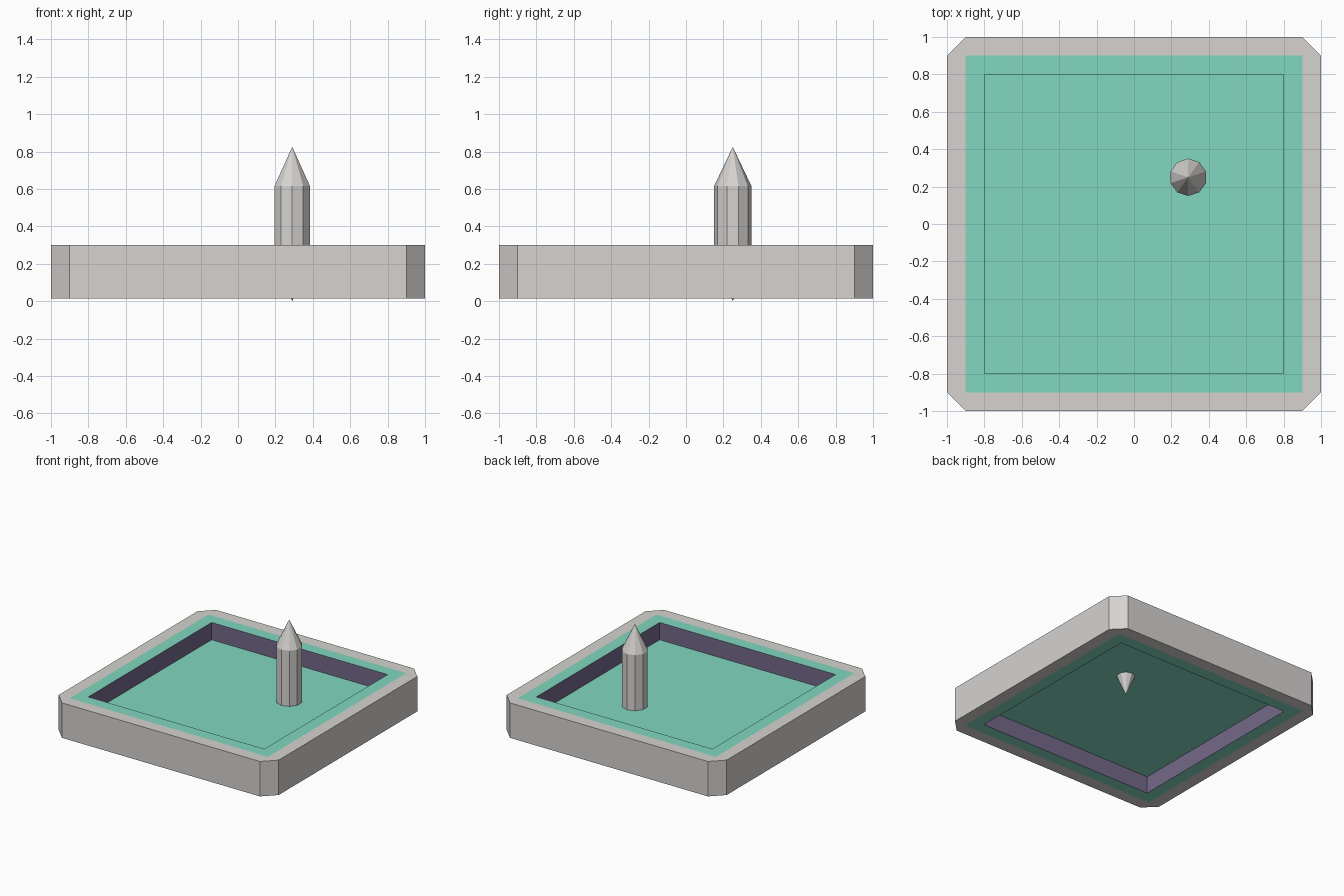
import bpy, bmesh, math

if "Cube" in bpy.data.objects:
    bpy.data.objects.remove(bpy.data.objects["Cube"])

BOTTOM, FLOOR, TOP = 0.013, 0.156, 0.30


def material(name, rgb):
    m = bpy.data.materials.new(name)
    m.diffuse_color = (*rgb, 1)
    m.use_nodes = True
    m.node_tree.nodes["Principled BSDF"].inputs["Base Color"].default_value = m.diffuse_color
    return m


stone = material("pale grey", (0.67, 0.65, 0.63))
green = material("mint green", (0.22, 0.68, 0.53))
purple = material("dusky purple", (0.175, 0.14, 0.25))


def add_object(name, bm, mats):
    mesh = bpy.data.meshes.new(name)
    bm.to_mesh(mesh)
    bm.free()
    for m in mats:
        mesh.materials.append(m)
    obj = bpy.data.objects.new(name, mesh)
    bpy.context.collection.objects.link(obj)
    return obj


def square(bm, half, z):
    return [bm.verts.new((x * half, y * half, z))
            for x, y in ((-1, -1), (1, -1), (1, 1), (-1, 1))]


def octagon(bm, z):
    pts = []
    for i in range(4):
        a = i * math.pi / 2
        c, s = round(math.cos(a)), round(math.sin(a))
        for x, y in ((-0.9, -1), (0.9, -1)):
            pts.append(bm.verts.new((c * x - s * y, s * x + c * y, z)))
    return pts


# Tray: chamfered frame, coloured rims and recess walls above and below
bm = bmesh.new()
octs = [octagon(bm, z) for z in (BOTTOM, TOP)]
for i in range(8):
    j = (i + 1) % 8
    bm.faces.new((octs[0][i], octs[0][j], octs[1][j], octs[1][i]))
for o, z, up in ((octs[0], BOTTOM, False), (octs[1], TOP, True)):
    border, lip, base = square(bm, 0.9, z), square(bm, 0.8, z), square(bm, 0.8, FLOOR)

    def face(verts, index):
        f = bm.faces.new(verts if up else verts[::-1])
        f.material_index = index

    for i in range(4):
        j = (i + 1) % 4
        face([o[2 * i], o[2 * i + 1], border[j], border[i]], 0)
        face([o[2 * i + 1], o[2 * j], border[j]], 0)
        face([border[i], border[j], lip[j], lip[i]], 1)
        face([lip[i], lip[j], base[j], base[i]], 2)
add_object("tray_frame", bm, [stone, green, purple])

# Thin floor between the two recesses
bm = bmesh.new()
bmesh.ops.create_cube(bm, size=1)
bmesh.ops.scale(bm, vec=(1.6, 1.6, 0.004), verts=bm.verts)
bmesh.ops.translate(bm, vec=(0, 0, FLOOR), verts=bm.verts)
add_object("tray_floor", bm, [green])

# Ten-sided pointed post with a small spike below the floor
bm = bmesh.new()
SIDES = 10
rings = []
for r, z in ((0.07, FLOOR - 0.002), (0.1, FLOOR + 0.002), (0.1, 0.615)):
    rings.append([bm.verts.new((0.29 + r * math.sin(math.tau * k / SIDES),
                                0.25 - r * math.cos(math.tau * k / SIDES), z))
                  for k in range(SIDES)])
foot = bm.verts.new((0.29, 0.25, 0))
tip = bm.verts.new((0.29, 0.25, 0.825))
for k in range(SIDES):
    n = (k + 1) % SIDES
    for a, b in zip(rings, rings[1:]):
        bm.faces.new((a[k], a[n], b[n], b[k]))
    bm.faces.new((rings[-1][k], rings[-1][n], tip))
    bm.faces.new((rings[0][n], rings[0][k], foot))
add_object("pointed_post", bm, [stone])
